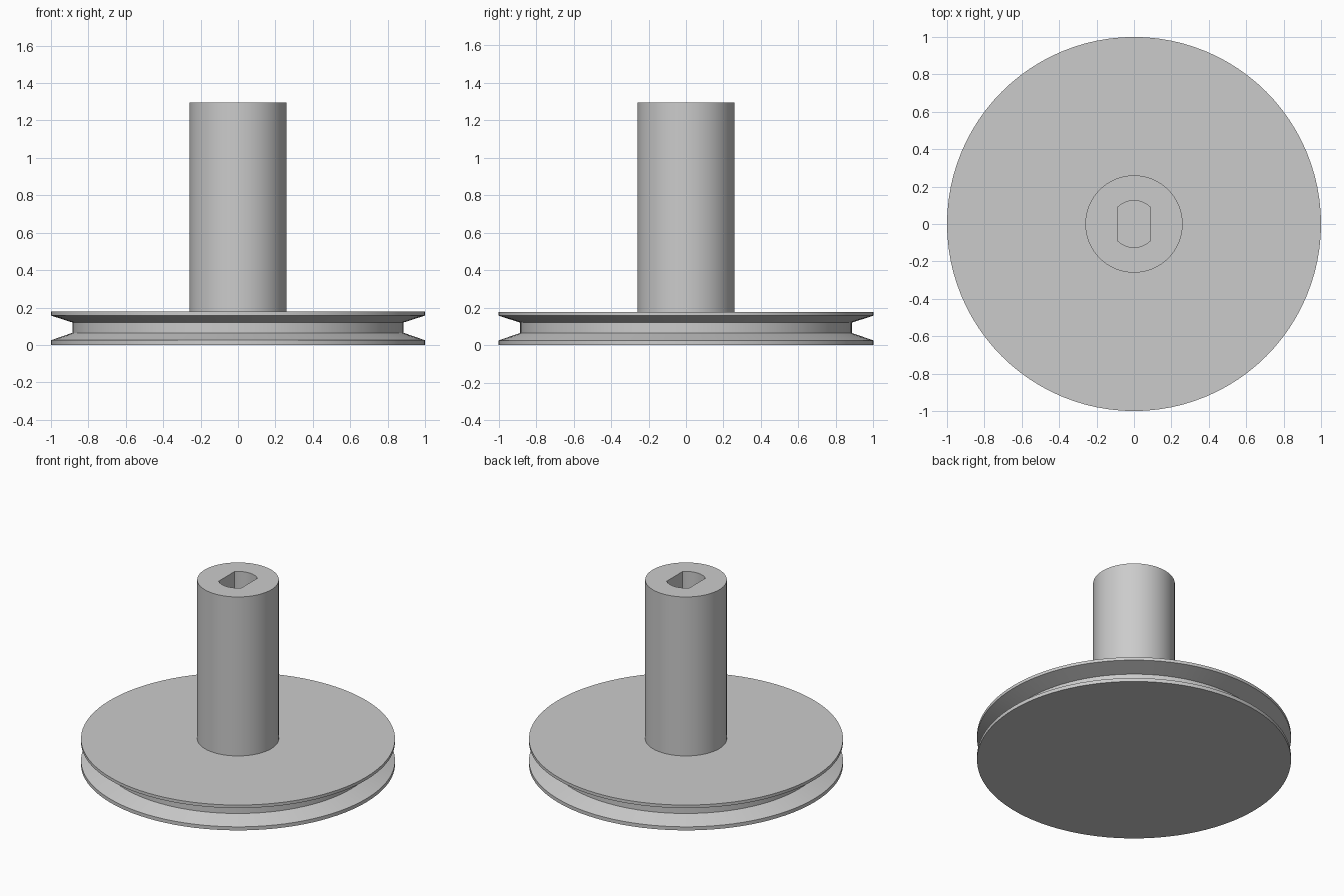
import bpy, bmesh
from math import cos, sin, pi, radians

default = bpy.data.objects.get("Cube")
if default:
    bpy.data.objects.remove(default, do_unlink=True)

SEGMENTS = 96
SHAFT_TOP = 1.295
HOLE_FLOOR = 0.6
HOLE_RADIUS = 0.125
FLAT_X = HOLE_RADIUS * cos(pi / 4)   # flats start exactly on a ring vertex

grey = bpy.data.materials.new("plain grey")
grey.use_nodes = True
colour = (0.6, 0.6, 0.6, 1)
grey.diffuse_color = colour
grey.node_tree.nodes["Principled BSDF"].inputs["Base Color"].default_value = colour


def add_ring(bm, radius, z, half_width=None):
    """Ring of vertices, optionally clipped to two flats across x."""
    limit = half_width or radius
    ring = []
    for i in range(SEGMENTS):
        a = 2 * pi * i / SEGMENTS
        x = max(-limit, min(limit, radius * cos(a)))
        ring.append(bm.verts.new((x, radius * sin(a), z)))
    return ring


def skin(bm, rings):
    """Join successive rings with quads and cap both ends."""
    for low, high in zip(rings, rings[1:]):
        for i in range(SEGMENTS):
            j = (i + 1) % SEGMENTS
            bm.faces.new((low[i], low[j], high[j], high[i]))
    bm.faces.new(rings[0][::-1])
    bm.faces.new(rings[-1])


# Grooved wheel and shaft outline, from the bottom up
outline = [(1, 0), (1, 0.025), (0.885, 0.065), (0.885, 0.12),
           (1, 0.157), (1, 0.178), (0.26, 0.178), (0.26, SHAFT_TOP)]

bm = bmesh.new()
rings = [add_ring(bm, r, z) for r, z in outline]
# Blind double-flat socket in the shaft end
rings += [add_ring(bm, HOLE_RADIUS, z, FLAT_X) for z in (SHAFT_TOP, HOLE_FLOOR)]
skin(bm, rings)
bmesh.ops.recalc_face_normals(bm, faces=bm.faces)

mesh = bpy.data.meshes.new("pulley_wheel_with_shaft")
bm.to_mesh(mesh)
bm.free()
mesh.materials.append(grey)
pulley = bpy.data.objects.new("pulley_wheel_with_shaft", mesh)
bpy.context.collection.objects.link(pulley)

# Smooth round walls, crisp edges
bpy.context.view_layer.objects.active = pulley
pulley.select_set(True)
bpy.ops.object.shade_smooth_by_angle(angle=radians(15))
